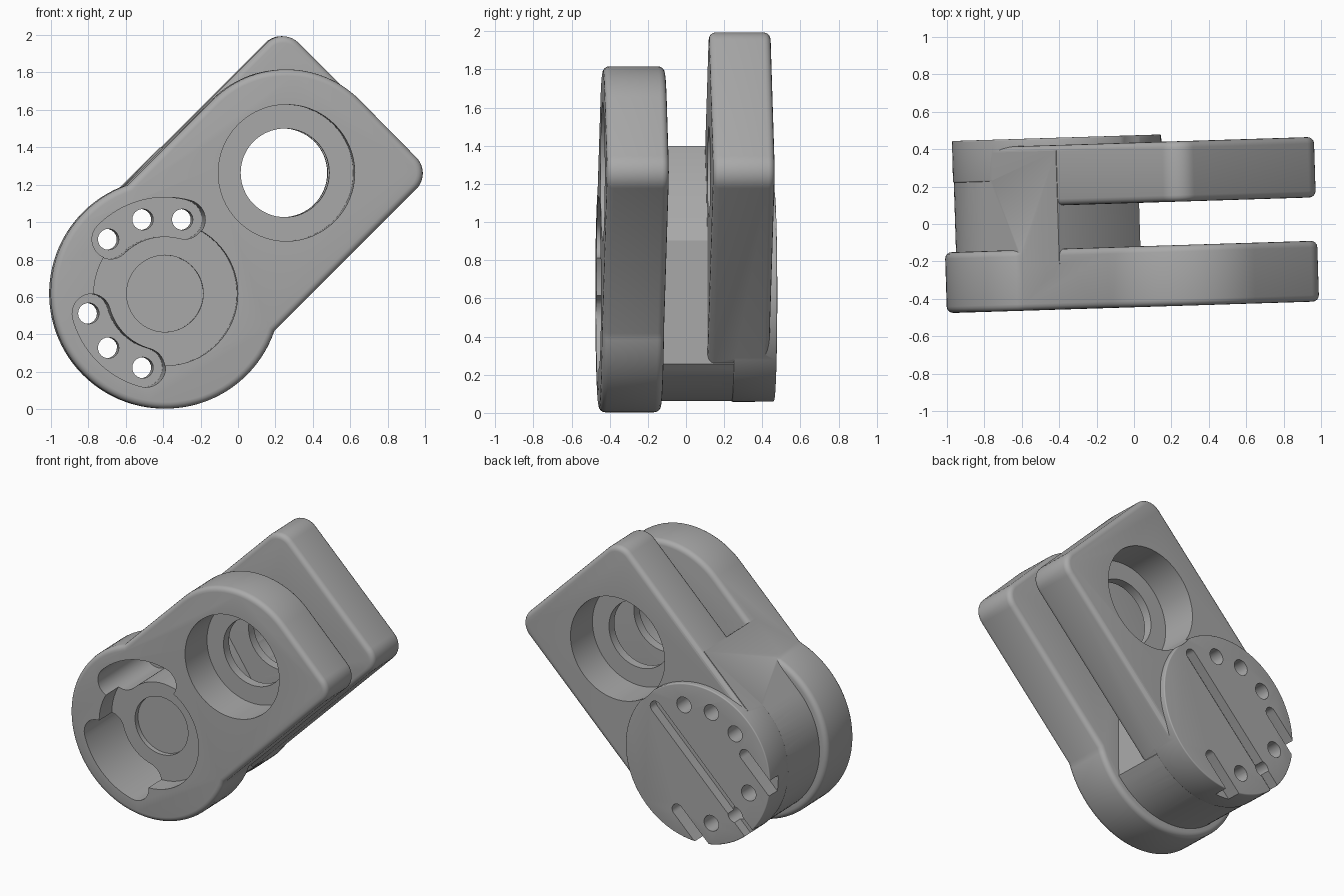
import bpy, bmesh
from math import sin, cos, pi, radians, atan2, sqrt
from mathutils import Matrix

cube = bpy.data.objects.get("Cube")
if cube:
    bpy.data.objects.remove(cube, do_unlink=True)

metal = bpy.data.materials.new("plain_grey")
metal.use_nodes = True
GREY = (0.40, 0.40, 0.40, 1)
metal.diffuse_color = GREY
metal.node_tree.nodes["Principled BSDF"].inputs["Base Color"].default_value = GREY

# Boss axis, plate sizes and depths
CX, CZ = -0.40, 0.618
HOLE_U, END_U, HALF = 0.913, 1.463, 0.553
FRONT, FRONT_IN, BACK_IN, BACK, DISC = -0.445, -0.12, 0.112, 0.435, 0.474


def arc(u, v, r, a0, a1, n):
    """Points on an arc, angles in degrees."""
    angles = [radians(a0 + (a1 - a0) * i / n) for i in range(n + 1)]
    return [(u + r * cos(a), v + r * sin(a)) for a in angles]


def circle(u, v, r, n=64):
    return arc(u, v, r, 0, 360, n)[:-1]


def prism(name, outline, y0, y1, bevel=0):
    """Extrude an outline along y; u runs up the 45 degree length, v across it."""
    bm = bmesh.new()
    k = sqrt(0.5)
    verts = [bm.verts.new((CX + (u - v) * k, y0, CZ + (u + v) * k)) for u, v in outline]
    face = bm.faces.new(verts)
    out = bmesh.ops.extrude_face_region(bm, geom=[face])
    moved = [e for e in out["geom"] if isinstance(e, bmesh.types.BMVert)]
    bmesh.ops.translate(bm, verts=moved, vec=(0, y1 - y0, 0))
    bmesh.ops.recalc_face_normals(bm, faces=bm.faces)
    if bevel:
        rim = [e for e in bm.edges if e.calc_face_angle(0) > 1]
        bmesh.ops.bevel(bm, geom=rim, offset=bevel, segments=4, profile=0.5, affect='EDGES')
    mesh = bpy.data.meshes.new(name)
    bm.to_mesh(mesh)
    bm.free()
    mesh.materials.append(metal)
    obj = bpy.data.objects.new(name, mesh)
    bpy.context.collection.objects.link(obj)
    return obj


def combine(target, tool, operation):
    """Apply a boolean and discard the tool."""
    tool.hide_render = True
    mod = target.modifiers.new("combine", 'BOOLEAN')
    mod.operation, mod.object, mod.solver = operation, tool, 'EXACT'
    bpy.context.view_layer.objects.active = target
    bpy.ops.object.modifier_apply(modifier=mod.name)
    bpy.data.objects.remove(tool, do_unlink=True)


# Front plate: wide round flange, one rounded corner, one large round shoulder
R_FLANGE, R_CORNER = 0.615, 0.12
meet = atan2(HALF, sqrt(R_FLANGE ** 2 - HALF ** 2)) * 180 / pi
corner_u, corner_v = END_U - R_CORNER, HALF - R_CORNER
low_corner = arc(corner_u, -corner_v, R_CORNER, -90, 0, 10)
body = prism("clevis_bracket",
             arc(0, 0, R_FLANGE, meet, 360 - meet, 64) + low_corner
             + arc(HOLE_U, 0, HALF, 0, 90, 28),
             FRONT, FRONT_IN, 0.035)

# Back plate: two rounded corners
end = arc(0, 0, HALF, 90, 270, 48)
back_plate = prism("back_plate",
                   end + low_corner + arc(corner_u, corner_v, R_CORNER, 0, 90, 10),
                   BACK_IN, BACK, 0.035)

# Core joining the plates, with a faceted slot floor
core = prism("core", arc(0, 0, HALF + 0.003, 90, 270, 48)
             + [(0.045, -HALF - 0.003), (0.506, -0.103), (0.576, 0.251), (0.548, HALF + 0.003)],
             FRONT_IN - 0.08, BACK - 0.03)
disc = prism("back_disc", circle(0, 0, 0.56, 96), 0.25, DISC, 0.008)
for part in (back_plate, core, disc):
    combine(body, part, 'UNION')

# Stepped bores through both plates
cutters = [
    prism("front_bore", circle(HOLE_U, 0, 0.365), FRONT - 0.1, FRONT + 0.26),
    prism("back_bore", circle(HOLE_U, 0, 0.365), BACK - 0.26, BACK + 0.1),
    prism("through_bore", circle(HOLE_U, 0, 0.237), -1, 1),
    prism("front_pocket", circle(0, 0, 0.385), FRONT - 0.1, FRONT + 0.15),
    prism("pocket_recess", circle(0, 0, 0.205), FRONT, FRONT + 0.185),
]

# Kidney pockets, each with three through holes
R_RING, R_KIDNEY = 0.41, 0.105
for mid in (60, 180):
    a0, a1 = mid - 30, mid + 30
    ends = [(R_RING * cos(radians(a)), R_RING * sin(radians(a))) for a in (a0, a1)]
    outline = (arc(0, 0, R_RING + R_KIDNEY, a0, a1, 20)
               + arc(*ends[1], R_KIDNEY, a1, a1 + 180, 14)[1:]
               + arc(0, 0, R_RING - R_KIDNEY, a1, a0, 20)[1:]
               + arc(*ends[0], R_KIDNEY, a0 + 180, a0 + 360, 14)[1:-1])
    cutters.append(prism("kidney_pocket", outline, FRONT - 0.1, FRONT + 0.55))
    for a in (a0, mid, a1):
        u, v = R_RING * cos(radians(a)), R_RING * sin(radians(a))
        cutters.append(prism("pin_hole", circle(u, v, 0.056, 24), 0, 1))

# Grooves in the back disc, open at the outer edge
for v, top, depth in ((0, 0.46, 0.07), (0.37, -0.15, 0.1), (-0.37, -0.15, 0.1)):
    w = 0.042
    cutters.append(prism("disc_groove", [(-0.7, v + w), (-0.7, v - w)]
                         + arc(top, v, w, -90, 90, 12), DISC - depth, DISC + 0.1))

for cutter in cutters:
    combine(body, cutter, 'DIFFERENCE')

# Slight turn about the vertical, then smooth shading
body.data.transform(Matrix.Rotation(radians(1.8), 4, 'Z'))
bpy.ops.object.select_all(action='DESELECT')
body.select_set(True)
bpy.context.view_layer.objects.active = body
bpy.ops.object.shade_smooth_by_angle(angle=radians(32))
